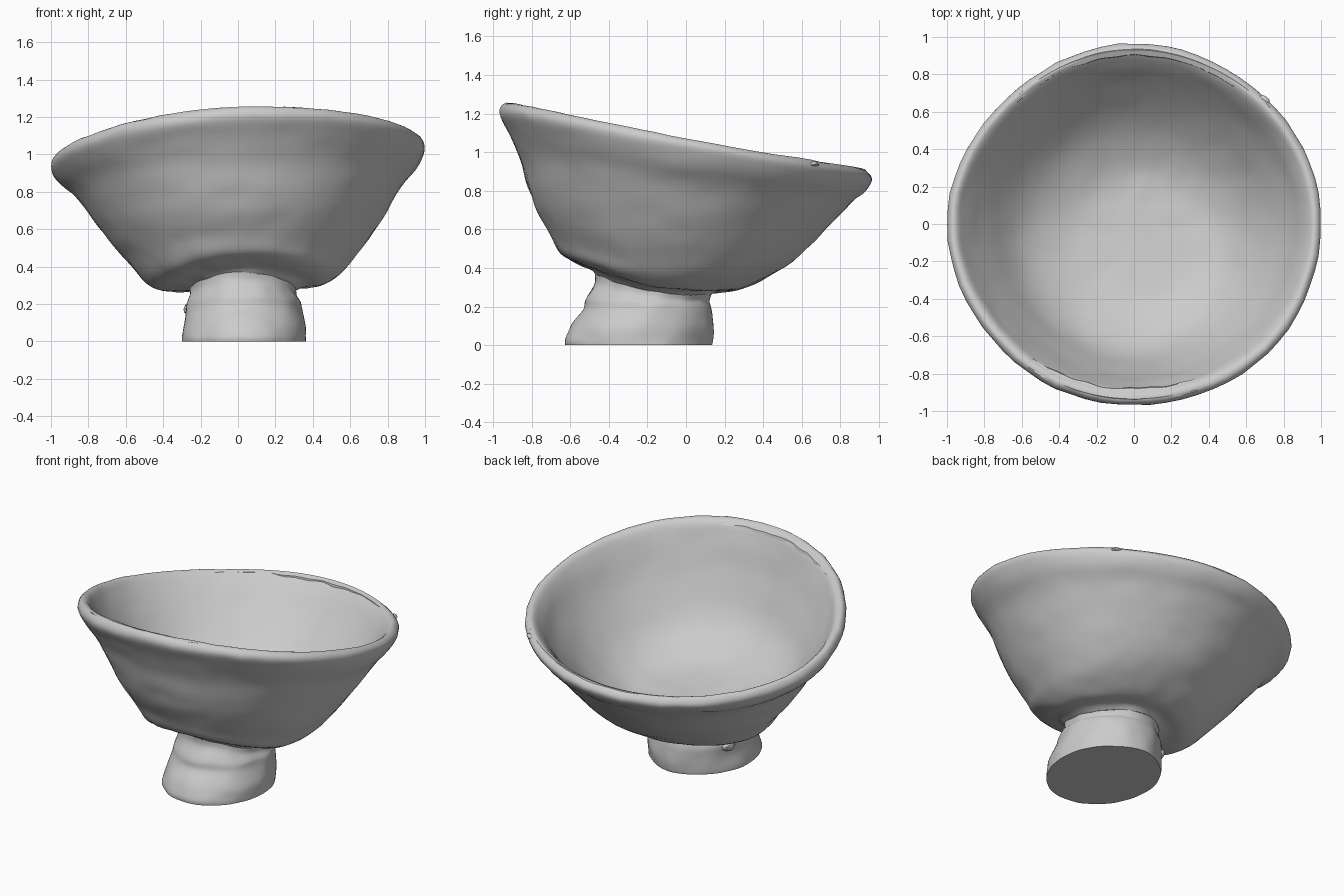
import bpy, bmesh, math
from mathutils import Vector, noise

cube = bpy.data.objects.get("Cube")
if cube:
    bpy.data.objects.remove(cube, do_unlink=True)

clay = bpy.data.materials.new("grey_clay")
clay.use_nodes = True
clay.diffuse_color = (0.6, 0.6, 0.6, 1)
clay.node_tree.nodes["Principled BSDF"].inputs["Base Color"].default_value = (0.6, 0.6, 0.6, 1)

SEGMENTS = 72
STEPS = 4

# Each ring: left x, z, right x, z, front y, z, back y, z
NECK = (-.26, .28, .31, .28, -.47, .37, .13, .265)
CREST = (-.985, .975, .985, 1.065, -.94, 1.25, .935, .9)
INNER_LIP = (-.95, .975, .95, 1.065, -.89, 1.225, .9, .885)

FOOT = [
    (-.3, 0, .36, 0, -.625, 0, .13, 0),
    (-.3, .03, .36, .03, -.625, .03, .135, .02),
    (-.29, .1, .36, .1, -.595, .1, .145, .1),
    (-.28, .18, .34, .18, -.535, .18, .14, .16),
    (-.27, .22, .33, .22, -.52, .24, .13, .2),
    (-.26, .25, .31, .25, -.475, .32, .12, .23),
    NECK,
]
OUTSIDE = [
    NECK,
    (-.32, .285, .36, .3, -.5, .4, .17, .285),
    (-.42, .285, .45, .31, -.58, .435, .27, .287),
    (-.5, .325, .53, .35, -.655, .48, .4, .34),
    (-.6, .44, .6, .42, -.7, .57, .55, .435),
    (-.69, .54, .7, .55, -.77, .69, .67, .545),
    (-.78, .66, .79, .69, -.82, .82, .77, .65),
    (-.88, .79, .88, .84, -.86, .97, .86, .74),
    (-.96, .86, .96, .94, -.92, 1.1, .93, .8),
    (-1, .925, 1, 1.025, -.97, 1.2, .965, .86),
]
INSIDE = [
    CREST,
    INNER_LIP,
    (-.9, .915, .9, .995, -.85, 1.12, .85, .835),
    (-.78, .755, .79, .79, -.78, .91, .75, .72),
    (-.6, .55, .6, .555, -.665, .665, .54, .52),
    (-.35, .435, .4, .44, -.45, .5, .3, .4),
    (-.1, .41, .15, .415, -.2, .435, .1, .4),
]


def ring_point(ring, angle):
    """Point on a tilted, off-centre oval ring, slightly uneven on the diagonals."""
    xl, zl, xr, zr, yf, zf, yb, zb = ring
    c, s = math.cos(angle), math.sin(angle)
    skew = 0.018 * math.cos(angle + math.pi / 4) - 0.009
    flat = 1 + skew * math.sin(2 * angle) ** 2
    x = (xl + xr) / 2 + (xr - xl) / 2 * c * flat
    y = (yf + yb) / 2 + (yb - yf) / 2 * s * flat
    z = (zl + zr) / 2 * c * c + (zf + zb) / 2 * s * s
    z += (zr - zl) / 2 * c + (zb - zf) / 2 * s
    return Vector((x, y, z))


def smooth_rings(rings):
    """Catmull-Rom interpolation between the given rings."""
    last = len(rings) - 1
    result = []
    for i in range(last):
        a, b, c, d = (rings[min(max(i + k, 0), last)] for k in (-1, 0, 1, 2))
        for step in range(STEPS):
            t = step / STEPS
            result.append([
                q + t / 2 * (r - p + t * (2 * p - 5 * q + 4 * r - s + t * (3 * (q - r) + s - p)))
                for p, q, r, s in zip(a, b, c, d)])
    return result + [rings[last]]


def finish(name, bm, sharp=60):
    bmesh.ops.recalc_face_normals(bm, faces=bm.faces)
    mesh = bpy.data.meshes.new(name)
    bm.to_mesh(mesh)
    bm.free()
    mesh.materials.append(clay)
    obj = bpy.data.objects.new(name, mesh)
    bpy.context.collection.objects.link(obj)
    bpy.ops.object.select_all(action="DESELECT")
    obj.select_set(True)
    bpy.context.view_layer.objects.active = obj
    bpy.ops.object.shade_smooth_by_angle(angle=math.radians(sharp))


def loft(name, rings, roughness, cap):
    """Skin the rings with a slightly rough surface; cap one end ring."""
    bm = bmesh.new()
    loops = []
    for ring in smooth_rings(rings):
        loop = []
        for i in range(SEGMENTS):
            p = ring_point(ring, math.tau * i / SEGMENTS)
            bump = noise.noise_vector(p * 9) * roughness
            bump.z *= min(p.z * 10, 1)
            loop.append(bm.verts.new(p + bump))
        loops.append(loop)
    for low, high in zip(loops, loops[1:]):
        for i in range(SEGMENTS):
            j = (i + 1) % SEGMENTS
            bm.faces.new((low[i], low[j], high[j], high[i]))
    bm.faces.new(loops[cap])
    finish(name, bm)


def flake(name, start, end, reach, count=40):
    """Ragged thin layer lying over the rim between two angles."""
    bm = bmesh.new()
    rows = []
    for i in range(count + 1):
        t = i / count
        angle = math.radians(start + (end - start) * t)
        fade = math.sin(math.pi * t)
        outer, inner = ring_point(CREST, angle), ring_point(INNER_LIP, angle)
        edge = reach + 0.3 * noise.noise(outer * 9)
        row = []
        for across, lift in ((-0.1, -0.01), (0.1, 0.008), (edge, 0.008), (edge + 0.1, -0.012)):
            p = outer.lerp(inner, across)
            p.z += lift * fade
            row.append(bm.verts.new(p))
        rows.append(row)
    for a, b in zip(rows, rows[1:]):
        for k in range(4):
            n = (k + 1) % 4
            bm.faces.new((a[k], a[n], b[n], b[k]))
    bm.faces.new(rows[0])
    bm.faces.new(rows[-1])
    finish(name, bm, 30)


def lump(name, centre, size):
    bm = bmesh.new()
    bmesh.ops.create_icosphere(bm, subdivisions=2, radius=1)
    for v in bm.verts:
        v.co = Vector(a * b for a, b in zip(v.co, size)) + Vector(centre)
        v.co += noise.noise_vector(v.co * 20) * 0.01
    finish(name, bm, 30)


# Worn hand-shaped foot and the tilted bowl above it
loft("foot", FOOT, 0.008, 0)
loft("bowl", OUTSIDE + INSIDE, 0.006, -1)

# Ragged layers on the back and front of the rim
flake("back_rim_flake", 42, 137, 0.9)
flake("front_rim_flake", 235, 290, 1.1)

# Chipped tip on the rim and a stray lump on the foot
lump("rim_chip", (.69, .655, .935), (.04, .035, .014))
lump("foot_lump", (-.26, -.08, .175), (.035, .045, .035))
